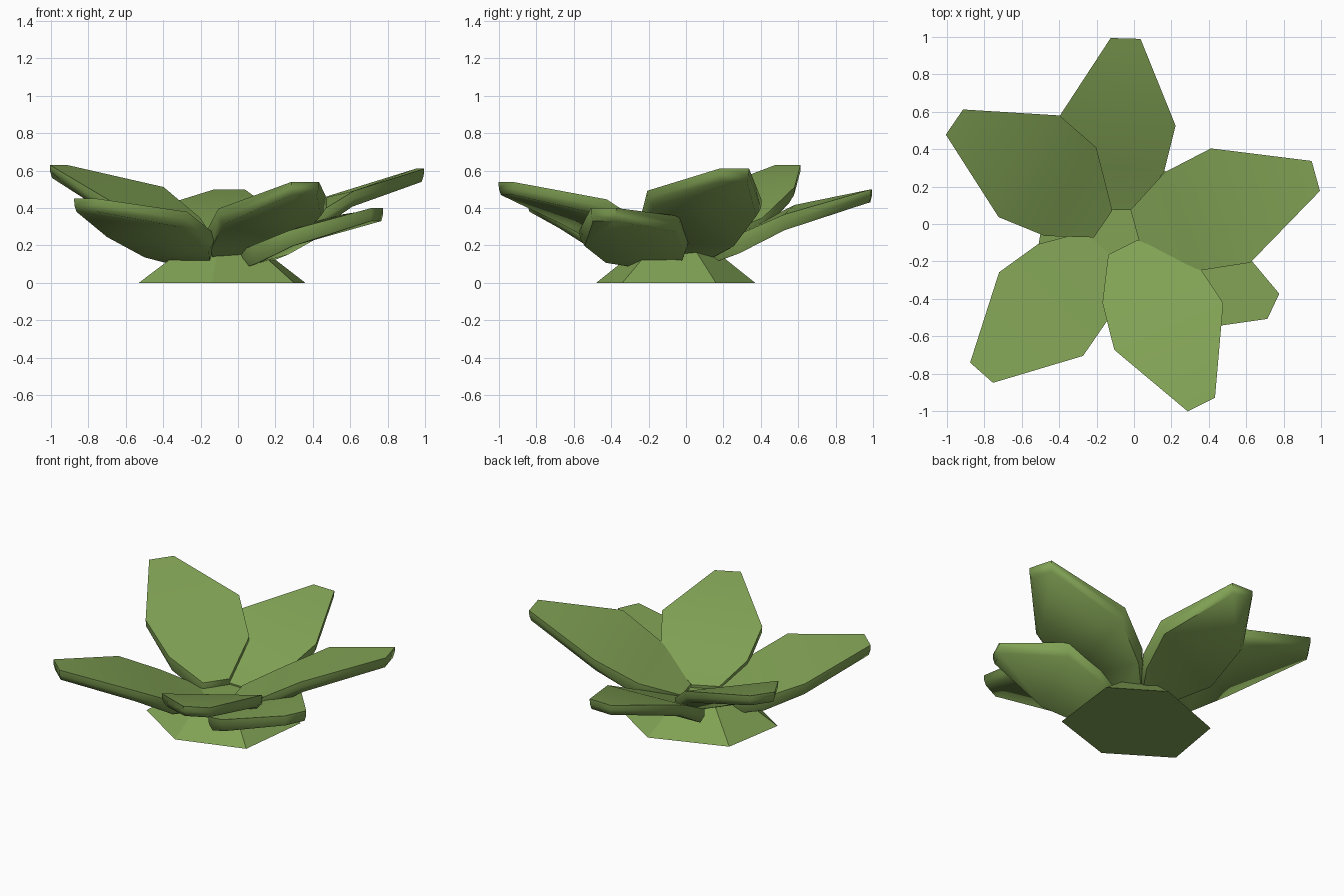
import bpy
from mathutils import Vector

if "Cube" in bpy.data.objects:
    bpy.data.objects.remove(bpy.data.objects["Cube"])

green = bpy.data.materials.new("leaf_green")
green.diffuse_color = (0.22, 0.36, 0.09, 1)
green.use_nodes = True
green.node_tree.nodes["Principled BSDF"].inputs["Base Color"].default_value = green.diffuse_color


def make(name, verts, faces, angle):
    me = bpy.data.meshes.new(name)
    me.from_pydata(verts, [], faces)
    me.materials.append(green)
    ob = bpy.data.objects.new(name, me)
    bpy.context.collection.objects.link(ob)
    bpy.ops.object.select_all(action='DESELECT')
    ob.select_set(True)
    bpy.context.view_layer.objects.active = ob
    bpy.ops.object.mode_set(mode='EDIT')
    bpy.ops.mesh.select_all(action='SELECT')
    bpy.ops.mesh.normals_make_consistent(inside=False)
    bpy.ops.object.mode_set(mode='OBJECT')
    bpy.ops.object.shade_smooth_by_angle(angle=angle)
    return ob


# Leaf rows: wide side (along, half width), narrow side, rise, tilt, thickness
ROWS = [
    ((0.00, 0.085), (0.00, 0.085), 0.00, 0.00, 0.095),
    ((0.27, 0.310), (0.23, 0.225), 0.29, 0.015, 0.10),
    ((0.54, 0.340), (0.50, 0.280), 0.66, 0.025, 0.085),
    ((1.00, 0.080), (1.00, 0.080), 1.00, 0.00, 0.07),
]


def leaf(name, base, tip, z0, z1, side, width=1.0, roll=1):
    """side = 1 puts the wide half on the left looking outwards."""
    b, t = Vector(base), Vector(tip)
    axis = t - b
    left = Vector((-axis.y, axis.x)).normalized() * side * width

    def ring(shrink, drop):
        pts = []
        for wide, narrow, rise, tilt, thick in ROWS:
            z = z0 + (z1 - z0) * rise - drop * thick
            for (u, w), s in ((wide, 1), (narrow, -1)):
                u = 0.5 + (u - 0.5) * (1 - (1 - shrink) * 0.2)
                p = b + axis * u + left * (s * w * shrink)
                pts.append((p.x, p.y, z + s * tilt * roll))
        return pts

    # upper surface, rim and slightly smaller underside
    verts = ring(1, 0) + ring(0.99, 0.5) + ring(0.9, 1)
    faces = []
    for k in (0, 2, 4):
        faces.append((k, k + 1, k + 3, k + 2))
        faces.append(tuple(i + 16 for i in (k, k + 2, k + 3, k + 1)))
    loop = [0, 2, 4, 6, 7, 5, 3, 1]
    for lo in (0, 8):
        for i, a in enumerate(loop):
            c = loop[(i + 1) % 8]
            faces.append((a + lo, c + lo, c + lo + 8, a + lo + 8))
    make(name, verts, faces, 1.1)


leaf("leaf_back", (-0.07, 0.075), (-0.045, 0.992), 0.18, 0.50, 1)
leaf("leaf_back_left", (-0.165, 0.0), (-0.96, 0.545), 0.21, 0.63, -1, 1.02)
leaf("leaf_right", (0.005, -0.01), (0.972, 0.257), 0.19, 0.61, -1, 1.04)
leaf("leaf_front_left", (-0.20, -0.10), (-0.815, -0.795), 0.17, 0.45, 1, 1.02)
leaf("leaf_front", (-0.06, -0.125), (0.36, -0.965), 0.19, 0.54, 1, 1.02)
leaf("leaf_front_right_small", (0.02, -0.10), (0.745, -0.44),
     0.16, 0.40, -1, 0.93, roll=-1.5)

# Six-sided foot tapering up to a flat cap
foot = [(0.30, -0.34), (0.36, 0.16), (0.03, 0.37),
        (-0.46, 0.19), (-0.53, -0.23), (-0.14, -0.48)]
cx, cy = -0.08, -0.055
verts = [(x, y, 0) for x, y in foot]
verts += [(cx + (x - cx) * 0.5, cy + (y - cy) * 0.5, 0.17) for x, y in foot]
faces = [tuple(range(5, -1, -1)), tuple(range(6, 12))]
faces += [(i, (i + 1) % 6, (i + 1) % 6 + 6, i + 6) for i in range(6)]
make("foot", verts, faces, 0.5)
